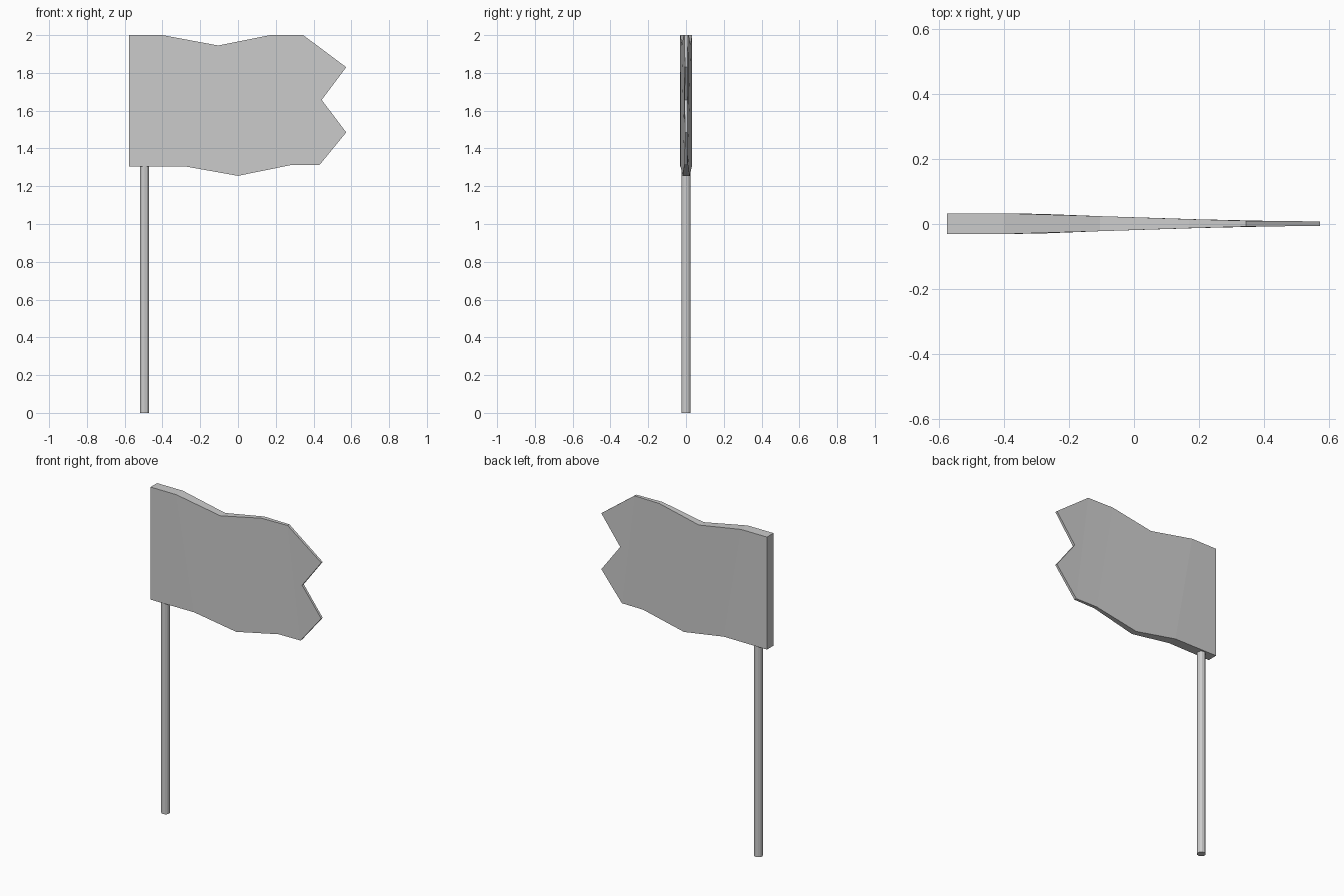
import bpy, bmesh

if "Cube" in bpy.data.objects:
    bpy.data.objects.remove(bpy.data.objects["Cube"])

# Flag outline: paired top and bottom points from hoist to fly, then the swallowtail end
top = [(-0.576, 2.0), (-0.40, 2.0), (-0.105, 1.945), (0.17, 2.0), (0.345, 2.0)]
bottom = [(-0.576, 1.305), (-0.28, 1.305), (0.0, 1.255), (0.285, 1.313), (0.432, 1.313)]
tail = [(0.573, 1.83), (0.443, 1.657), (0.573, 1.485)]
outline = top + tail + bottom[::-1]
profile = [(-0.576, 0.032), (-0.38, 0.032), (-0.28, 0.030), (0.0, 0.019), (0.34, 0.009), (0.573, 0.007)]


def half_thickness(x):
    for (x0, t0), (x1, t1) in zip(profile, profile[1:]):
        if x <= x1:
            return t0 + (t1 - t0) * (x - x0) / (x1 - x0)
    return profile[-1][1]


def add_object(name, bm):
    bmesh.ops.recalc_face_normals(bm, faces=bm.faces)
    mesh = bpy.data.meshes.new(name)
    bm.to_mesh(mesh)
    bm.free()
    obj = bpy.data.objects.new(name, mesh)
    bpy.context.collection.objects.link(obj)
    return obj


# Tapered flag cloth
bm = bmesh.new()
n = len(outline)
sides = []
for s in (-1, 1):
    v = [bm.verts.new((x, 0.001 + s * half_thickness(x), z)) for x, z in outline]
    for i in range(4):
        bm.faces.new((v[i], v[i + 1], v[n - 2 - i], v[n - 1 - i]))
    for tri in ((4, 5, 6), (4, 6, 8), (6, 7, 8)):
        bm.faces.new([v[i] for i in tri])
    sides.append(v)
a, b = sides
for i in range(n):
    j = (i + 1) % n
    bm.faces.new((a[i], a[j], b[j], b[i]))
add_object("flag", bm)

# Round pole
bm = bmesh.new()
bmesh.ops.create_cone(bm, cap_ends=True, segments=12, radius1=0.025, radius2=0.025, depth=1.34)
pole = add_object("pole", bm)
pole.location = (-0.495, 0, 0.67)
